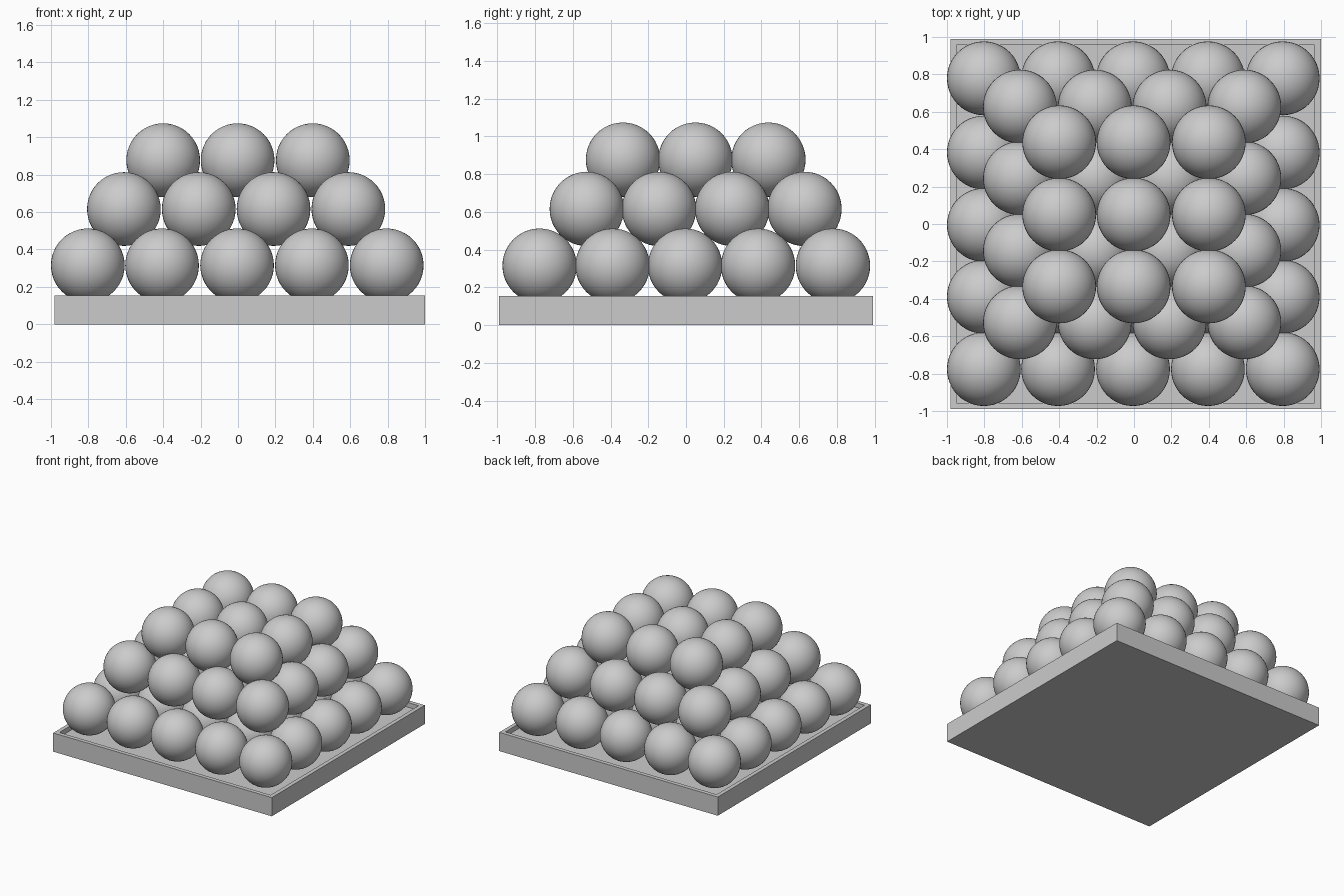
import bpy, bmesh

if "Cube" in bpy.data.objects:
    bpy.data.objects.remove(bpy.data.objects["Cube"])

R = 0.197  # ball radius


def make_object(name, bm, smooth=False):
    mesh = bpy.data.meshes.new(name)
    bm.to_mesh(mesh)
    bm.free()
    if smooth:
        mesh.polygons.foreach_set("use_smooth", [True] * len(mesh.polygons))
    obj = bpy.data.objects.new(name, mesh)
    bpy.context.collection.objects.link(obj)
    return obj


# Shallow tray: box with the top face inset and pushed down
bm = bmesh.new()
bmesh.ops.create_cube(bm, size=1)
bmesh.ops.scale(bm, vec=(1.98, 1.98, 0.153), verts=bm.verts)
bmesh.ops.translate(bm, vec=(0.009, 0, 0.0765), verts=bm.verts)
bm.normal_update()
top = max(bm.faces, key=lambda f: f.calc_center_median().z)
bmesh.ops.inset_region(bm, faces=[top], thickness=0.047)
floor = bmesh.ops.extrude_discrete_faces(bm, faces=[top])["faces"][0]
bmesh.ops.translate(bm, vec=(0, 0, -0.038), verts=floor.verts)
make_object("tray", bm)

# One shared ball mesh, instanced for every ball in the stack
bm = bmesh.new()
bmesh.ops.create_uvsphere(bm, u_segments=48, v_segments=24, radius=R)
first = make_object("ball", bm, smooth=True)
ball_mesh = first.data
bpy.data.objects.remove(first)

# Layers: name, centre height, x columns, y rows
layers = [
    ("bottom", 0.315, (-0.803, -0.406, -0.005, 0.395, 0.795),
     (-0.776, -0.389, -0.005, 0.382, 0.779)),
    ("middle", 0.616, (-0.610, -0.210, 0.190, 0.590),
     (-0.526, -0.143, 0.245, 0.628)),
    ("top", 0.877, (-0.400, -0.002, 0.400),
     (-0.334, 0.050, 0.437)),
]
for name, z, xs, ys in layers:
    for x in xs:
        for y in ys:
            ball = bpy.data.objects.new(name + "_layer_ball", ball_mesh)
            ball.location = (x, y, z)
            bpy.context.collection.objects.link(ball)
